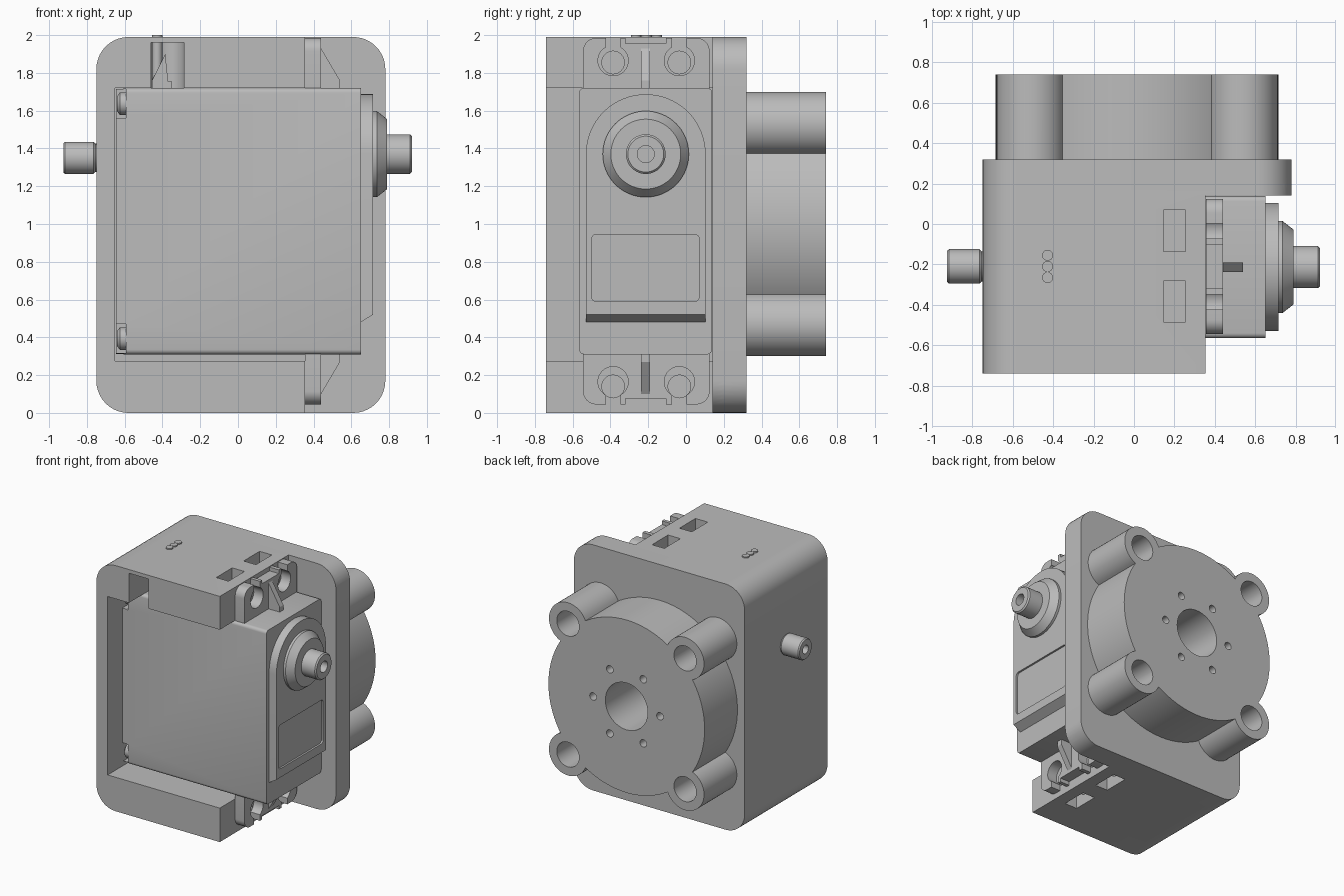
import bpy, bmesh
from math import sin, cos, pi, radians

cube = bpy.data.objects.get("Cube")
if cube:
    bpy.data.objects.remove(cube)

grey = bpy.data.materials.new("plain_grey")
grey.use_nodes = True
grey.diffuse_color = (0.5, 0.5, 0.5, 1)
grey.node_tree.nodes["Principled BSDF"].inputs["Base Color"].default_value = (0.5, 0.5, 0.5, 1)


def place(axis, p, d):
    """Put a 2D profile point p at distance d along the axis."""
    return {"x": (d, p[0], p[1]), "y": (p[0], d, p[1]), "z": (p[0], p[1], d)}[axis]


def loft(name, axis, rings):
    """Skin a list of (distance, outline) rings and cap both ends."""
    bm = bmesh.new()
    loops = [[bm.verts.new(place(axis, p, d)) for p in pts] for d, pts in rings]
    for a, b in zip(loops, loops[1:]):
        for i in range(len(a)):
            j = (i + 1) % len(a)
            bm.faces.new((a[i], a[j], b[j], b[i]))
    bm.faces.new(loops[0])
    bm.faces.new(loops[-1])
    bmesh.ops.recalc_face_normals(bm, faces=bm.faces)
    mesh = bpy.data.meshes.new(name)
    bm.to_mesh(mesh)
    bm.free()
    mesh.materials.append(grey)
    ob = bpy.data.objects.new(name, mesh)
    bpy.context.collection.objects.link(ob)
    return ob


def prism(name, axis, pts, a, b):
    return loft(name, axis, [(a, pts), (b, pts)])


def circle(c, r, n=48):
    return [(c[0] + r * cos(2 * pi * i / n), c[1] + r * sin(2 * pi * i / n)) for i in range(n)]


def lathe(name, axis, c, profile, n=48):
    return loft(name, axis, [(d, circle(c, r, n)) for d, r in profile])


def cyl(name, axis, c, r, a, b, n=48):
    return lathe(name, axis, c, [(a, r), (b, r)], n)


def rounded(u0, u1, v0, v1, r, n=10):
    pts = []
    for k, (u, v) in enumerate([(u1 - r, v1 - r), (u0 + r, v1 - r), (u0 + r, v0 + r), (u1 - r, v0 + r)]):
        for i in range(n + 1):
            t = (k + i / n) * pi / 2
            pts.append((u + r * cos(t), v + r * sin(t)))
    return pts


def box(name, x0, x1, y0, y1, z0, z1):
    return prism(name, "z", [(x0, y0), (x1, y0), (x1, y1), (x0, y1)], z0, z1)


def combine(ob, others, operation):
    """Apply booleans and discard the tools."""
    for o in others:
        m = ob.modifiers.new("bool", "BOOLEAN")
        m.operation, m.solver, m.object = operation, "EXACT", o
        bpy.context.view_layer.objects.active = ob
        bpy.ops.object.modifier_apply(modifier=m.name)
        bpy.data.objects.remove(o)
    return ob


def bevel(ob, width, segments=2):
    m = ob.modifiers.new("bevel", "BEVEL")
    m.width, m.segments, m.limit_method = width, segments, "ANGLE"


PLATE_Z = 1.99
BOLT_Y = (-0.386, -0.035)
SHAFT = (-0.213, 1.37)
HUB = (0.015, 1.0)
corners = [(HUB[0] + sx * 0.525, HUB[1] + sz * 0.53) for sx in (-1, 1) for sz in (-1, 1)]

# Housing: flanged back plate, open frame, round drum with four bolt bosses
housing = prism("housing", "y", rounded(-0.75, 0.78, 0, PLATE_Z, 0.17), 0.14, 0.32)
frame = prism("frame", "y", rounded(-0.75, 0.78, 0, PLATE_Z, 0.17), -0.74, 0.2)
combine(frame, [box("cut", 0.355, 1, -1, 0.14, -1, 3)], "DIFFERENCE")
solids = [frame, cyl("drum", "y", HUB, 0.70, 0.25, 0.74, 96)]
solids += [cyl("boss", "y", c, 0.17, 0.25, 0.74) for c in corners]
combine(housing, solids, "UNION")

# Housing openings: motor pocket, cable notch, hub bore, bolt holes, nut slots
cuts = [box("cut", -0.65, 0.5, -1, 0.14, 0.275, 1.72),
        box("cut", -0.46, -0.285, -1, -0.1, 1.6, 1.96),
        cyl("cut", "z", (-0.3725, -0.1), 0.0875, 1.6, 1.96),
        cyl("cut", "y", HUB, 0.19, 0.05, 1)]
cuts += [cyl("cut", "y", c, 0.1, 0.3, 1) for c in corners]
cuts += [cyl("cut", "y", p, 0.03, 0.55, 1, 24) for p in circle(HUB, 0.30, 6)]
for y in BOLT_Y:
    for z in (1.855, 0.14):
        cuts.append(cyl("cut", "x", (y, z), 0.06, 0.1, 0.5, 32))
    for z0, z1 in ((1.77, 3), (-1, 0.22)):
        cuts.append(box("cut", 0.145, 0.255, y - 0.1, y + 0.105, z0, z1))
combine(housing, cuts, "DIFFERENCE")

# Hollow pivot pin on the closed side
pin = lathe("pivot_pin", "x", (-0.21, 1.35), [(-0.70, 0.075), (-0.755, 0.075), (-0.765, 0.085),
            (-0.915, 0.085), (-0.925, 0.078), (-0.925, 0.035), (-0.85, 0.035)])

# Motor case with rear cover, corner reliefs and screws
case = prism("motor_case", "x", rounded(-0.565, 0.138, 0.31, 1.72, 0.025, 4), -0.605, 0.65)
cover = prism("motor_cover", "x", rounded(-0.56, 0.134, 0.313, 1.714, 0.025, 4), -0.645, -0.605)
screws = []
for y in (-0.50, 0.07):
    for z in (0.393, 1.637):
        for part in (case, cover):
            side = -0.035 if y < -0.2 else 0.04
            combine(part, [box("cut", -0.7, -0.592, y - 0.07 + side, y + 0.07 + side,
                               z - 0.077, z + 0.077)], "DIFFERENCE")
        screws.append(lathe("cover_screw", "x", (y, z),
                            [(-0.58, 0.06), (-0.625, 0.06), (-0.64, 0.04)], 32))

# Arched gear cover with sloped foot and recessed label panel
yc, zc = SHAFT
arch = [(yc + 0.317 * cos(pi * i / 32), zc + 0.317 * sin(pi * i / 32)) for i in range(33)]
foot = lambda z: arch + [(yc - 0.317, z), (yc + 0.317, z)]
gear_cover = loft("gear_cover", "x", [(0.62, foot(0.48)), (0.65, foot(0.48)), (0.715, foot(0.52))])
combine(gear_cover, [prism("cut", "x", rounded(-0.5, 0.07, 0.59, 0.945, 0.025, 4), 0.70, 0.8)], "DIFFERENCE")

# Output collar and hollow shaft
shaft = lathe("output_shaft", "x", SHAFT, [(0.69, 0.228), (0.735, 0.228), (0.79, 0.185), (0.79, 0.105),
              (0.91, 0.105), (0.92, 0.095), (0.92, 0.045), (0.84, 0.045)], 64)

# Mounting ears with open bolt slots and stiffening ribs, above and below
for label, flip in (("upper", lambda z: z), ("lower", lambda z: 2.03 - z)):
    def zbox(name, x0, x1, y0, y1, z0, z1):
        return box(name, x0, x1, y0, y1, *sorted((flip(z0), flip(z1))))
    za, zb = sorted((flip(1.6), flip(1.985)))
    ear = prism(label + "_ear", "x", rounded(-0.545, 0.125, za, zb, 0.07), 0.356, 0.44)
    tools = [zbox("cut", 0.3, 0.5, -0.32, -0.105, 1.955, 2.1)]
    for y in BOLT_Y:
        tools += [cyl("cut", "x", (y, flip(1.865)), 0.08, 0.3, 0.5),
                  zbox("cut", 0.3, 0.5, y - 0.038, y + 0.038, 1.865, 2.1)]
    combine(ear, tools, "DIFFERENCE")
    rib = [(0.43, 1.65), (0.54, 1.65), (0.54, 1.76), (0.44, 1.93), (0.43, 1.93)]
    prism(label + "_rib", "y", [(x, flip(z)) for x, z in rib], -0.237, -0.19)

# Cable relief block and three wires leaving through the top
relief = prism("cable_relief", "y", [(-0.455, 1.7), (-0.35, 1.7), (-0.35, 1.755), (-0.37, 1.755),
               (-0.385, 1.9), (-0.455, 1.76)], -0.3, -0.12)
for y in (-0.265, -0.21, -0.155):
    cyl("wire", "z", (-0.428, y), 0.027, 1.72, 2.0, 24)

# Smooth the round surfaces, keep edges sharp
for ob in bpy.context.scene.objects:
    ob.select_set(ob.type == "MESH")
bpy.context.view_layer.objects.active = housing
bpy.ops.object.shade_smooth_by_angle(angle=radians(30))
